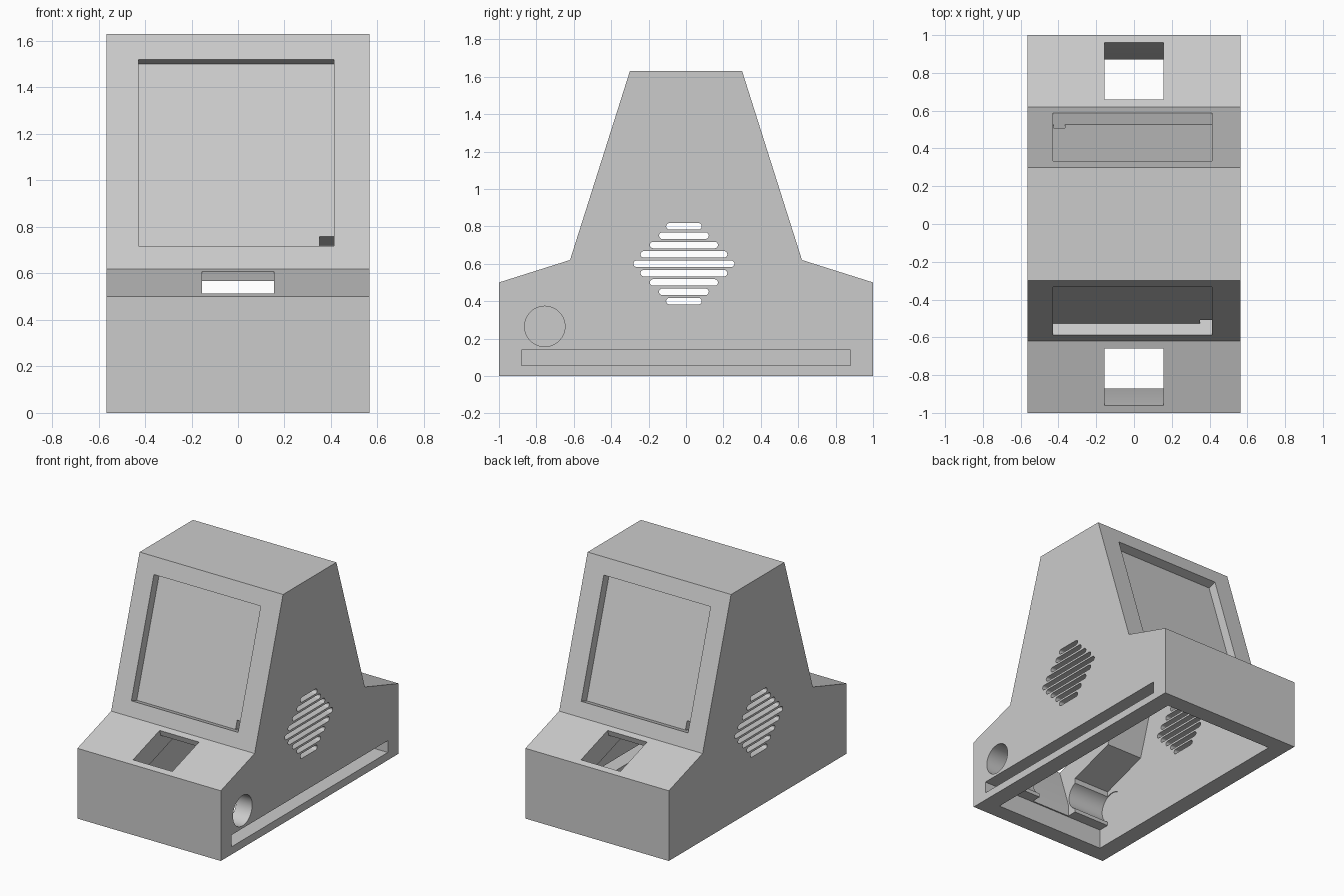
import bpy, bmesh, math
from mathutils import Vector

cube = bpy.data.objects.get("Cube")
if cube:
    bpy.data.objects.remove(cube, do_unlink=True)

grey = bpy.data.materials.new("plain grey")
grey.use_nodes = True
colour = (0.6, 0.6, 0.6, 1)
grey.diffuse_color = colour
grey.node_tree.nodes["Principled BSDF"].inputs["Base Color"].default_value = colour


def prism(name, points, x0, x1):
    """Extrude a (y, z) outline from x0 to x1."""
    bm = bmesh.new()
    face = bm.faces.new([bm.verts.new((x0, y, z)) for y, z in points])
    top = bmesh.ops.extrude_face_region(bm, geom=[face])["geom"]
    bmesh.ops.translate(bm, vec=(x1 - x0, 0, 0),
                        verts=[v for v in top if isinstance(v, bmesh.types.BMVert)])
    bmesh.ops.recalc_face_normals(bm, faces=bm.faces)
    mesh = bpy.data.meshes.new(name)
    bm.to_mesh(mesh)
    bm.free()
    obj = bpy.data.objects.new(name, mesh)
    bpy.context.collection.objects.link(obj)
    mesh.materials.append(grey)
    return obj


def cut(name, points, x0, x1):
    """Remove an extruded outline from the cabinet."""
    cutter = prism(name, points, x0, x1)
    cutter.hide_render = True
    mod = cabinet.modifiers.new(name, "BOOLEAN")
    mod.operation, mod.solver, mod.object = "DIFFERENCE", "EXACT", cutter
    bpy.context.view_layer.objects.active = cabinet
    bpy.ops.object.modifier_apply(modifier=name)
    bpy.data.objects.remove(cutter, do_unlink=True)


def box(y0, y1, z0, z1):
    return [(y0, z0), (y1, z0), (y1, z1), (y0, z1)]


def arc(cy, cz, r, start, end, n):
    steps = [math.radians(start + (end - start) * i / n) for i in range(n + 1)]
    return [(cy + r * math.cos(a), cz + r * math.sin(a)) for a in steps]


def both_ends(half):
    return half + [(-y, z) for y, z in reversed(half)]


# Cabinet shell and its hollow
kink, peak = Vector((-0.62, 0.62)), Vector((-0.3, 1.63))
cabinet = prism("cabinet", both_ends([(-1, 0), (-1, 0.5), tuple(kink), tuple(peak)]), -0.565, 0.565)
cut("hollow", both_ends([(-0.8, 0.05), (-0.8, 0.4), (-0.455, 0.51), (-0.165, 1.44)]), -0.44, 0.44)
cut("base_opening", box(-0.88, 0.88, -0.1, 0.14), -0.44, 0.44)
cut("base_panel_slot", box(-0.879, 0.879, 0.055, 0.139), 0.3, 0.7)

# Frame along the sloping screen wall: s runs up, d runs inwards
up = (peak - kink).normalized()
inward = Vector((up.y, -up.x))


def on_screen(z, d, lift=0):
    s = (z - kink.y) / up.y + lift
    return tuple(kink + up * s + inward * d)


screen = [on_screen(0.718, -0.1), on_screen(1.52, -0.1),
          on_screen(1.52, 0.064), on_screen(0.718, 0.064)]
notch = [on_screen(0.718, 0.05, 0.001), on_screen(0.718, 0.05, 0.062),
         on_screen(0.718, 0.3, 0.062), on_screen(0.718, 0.3, 0.001)]
# Control opening with a thin lip at the rear and a passage into the hollow
control = [(-0.99, 0.61), (-0.96, 0.513), (-0.87, 0.227), (-0.87, 0.1), (-0.5, 0.1),
           (-0.4, 0.45), (-0.4, 0.648), (-0.648, 0.567), (-0.66, 0.607), (-0.69, 0.7)]

for side, n0, n1 in (("front", 0.35, 0.412), ("back", -0.427, -0.365)):
    flip = 1 if side == "front" else -1
    place = lambda pts: [(flip * y, z) for y, z in pts]
    cut(side + "_screen_recess", place(screen), -0.428, 0.413)
    cut(side + "_cable_notch", place(notch), n0, n1)
    cut(side + "_control_opening", place(control), -0.155, 0.155)

# Round socket on the left side
cut("round_socket", arc(-0.755, 0.265, 0.108, 0, 354.375, 63), -0.445, 0.7)

# Speaker grille: rounded slots through both sides
half_lengths = [0.095, 0.133, 0.182, 0.232, 0.27]
radius = 0.0175
for i in range(-4, 5):
    reach = half_lengths[4 - abs(i)] - radius
    z = 0.6 + 0.05 * i
    slot = (arc(-0.011 + reach, z, radius, -90, 90, 10)
            + arc(-0.011 - reach, z, radius, 90, 270, 10))
    cut("grille_slot", slot, -0.7, 0.7)

bpy.ops.object.select_all(action="DESELECT")
cabinet.select_set(True)
bpy.context.view_layer.objects.active = cabinet
bpy.ops.object.shade_smooth_by_angle(angle=math.radians(25))
